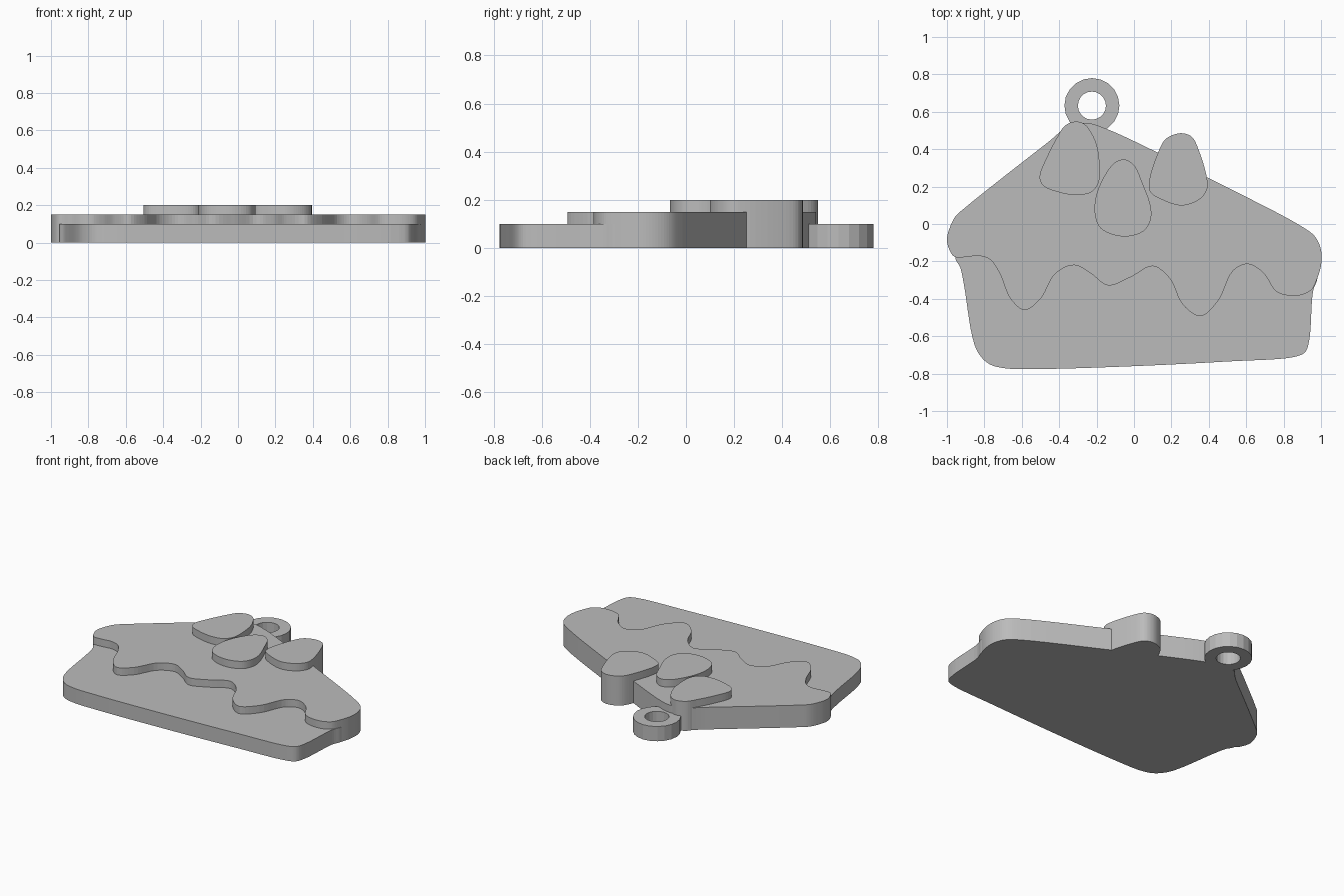
import bpy, bmesh, math
from mathutils import Vector

grey = bpy.data.materials.new("plain_grey")
grey.diffuse_color = (0.5, 0.5, 0.5, 1)


def smooth_loop(points, steps=6):
    """Closed centripetal spline through the outline points."""
    pts = [Vector(p) for p in points]
    n, out = len(pts), []
    for i in range(n):
        p0, p1, p2, p3 = (pts[(i + k - 1) % n] for k in range(4))
        t1 = (p1 - p0).length ** 0.5
        t2 = t1 + (p2 - p1).length ** 0.5
        t3 = t2 + (p3 - p2).length ** 0.5
        for s in range(steps):
            t = t1 + (t2 - t1) * s / steps
            a1 = p0.lerp(p1, t / t1)
            a2 = p1.lerp(p2, (t - t1) / (t2 - t1))
            a3 = p2.lerp(p3, (t - t2) / (t3 - t2))
            b1 = a1.lerp(a2, t / t2)
            b2 = a2.lerp(a3, (t - t1) / (t3 - t1))
            out.append(b1.lerp(b2, (t - t1) / (t2 - t1)))
    return out


def finish(name, bm):
    bmesh.ops.recalc_face_normals(bm, faces=bm.faces)
    mesh = bpy.data.meshes.new(name)
    bm.to_mesh(mesh)
    bm.free()
    mesh.materials.append(grey)
    obj = bpy.data.objects.new(name, mesh)
    bpy.context.collection.objects.link(obj)


def plate(name, outline, height):
    """Flat slab from the ground up to height."""
    bm = bmesh.new()
    loop = smooth_loop(outline)
    low = [bm.verts.new((p.x, p.y, 0)) for p in loop]
    top = [bm.verts.new((p.x, p.y, height)) for p in loop]
    bm.faces.new(low)
    bm.faces.new(top)
    for i in range(len(loop)):
        j = (i + 1) % len(loop)
        bm.faces.new((low[i], low[j], top[j], top[i]))
    bmesh.ops.triangulate(bm, faces=[f for f in bm.faces if len(f.verts) > 4])
    finish(name, bm)


# Cake slice body, its upper edge tucked inside the icing
plate("cake_body", [
    (-0.9, -0.1), (-0.955, -0.18), (-0.93, -0.23), (-0.91, -0.32), (-0.865, -0.6),
    (-0.835, -0.685), (-0.78, -0.745), (-0.7, -0.77), (-0.5, -0.775), (0, -0.76),
    (0.5, -0.735), (0.86, -0.71), (0.915, -0.685), (0.937, -0.62), (0.957, -0.36),
    (0.98, -0.28), (0.9, -0.15)], 0.10)

# Icing with a dripping front edge
plate("icing", [
    (-1.0, -0.08), (-0.985, -0.02), (-0.955, 0.04), (-0.9, 0.09), (-0.7, 0.25),
    (-0.45, 0.445), (-0.35, 0.525), (-0.25, 0.54), (-0.15, 0.51), (0.12, 0.385),
    (0.4, 0.245), (0.9, -0.015), (0.97, -0.07), (1.0, -0.14), (1.0, -0.22),
    (0.98, -0.29), (0.95, -0.35), (0.9, -0.378), (0.83, -0.383), (0.76, -0.36),
    (0.69, -0.26), (0.607, -0.214), (0.53, -0.25), (0.45, -0.41), (0.355, -0.493),
    (0.26, -0.43), (0.19, -0.29), (0.1, -0.225), (-0.02, -0.285), (-0.14, -0.328),
    (-0.23, -0.265), (-0.32, -0.22), (-0.42, -0.265), (-0.5, -0.4), (-0.585, -0.46),
    (-0.66, -0.4), (-0.72, -0.26), (-0.77, -0.19), (-0.83, -0.17), (-0.9, -0.177),
    (-0.96, -0.175), (-0.99, -0.13)], 0.15)

# Three berries
plate("berry_left", [
    (-0.31, 0.548), (-0.26, 0.53), (-0.205, 0.44), (-0.185, 0.335), (-0.19, 0.22),
    (-0.23, 0.17), (-0.31, 0.155), (-0.41, 0.172), (-0.485, 0.205), (-0.505, 0.25),
    (-0.46, 0.37), (-0.41, 0.465), (-0.37, 0.525)], 0.20)
plate("berry_middle", [
    (-0.05, 0.345), (0.0, 0.315), (0.045, 0.22), (0.09, 0.09), (0.088, 0.02),
    (0.055, -0.035), (-0.03, -0.066), (-0.12, -0.055), (-0.185, -0.015), (-0.21, 0.06),
    (-0.2, 0.16), (-0.15, 0.27), (-0.1, 0.33)], 0.20)
plate("berry_right", [
    (0.26, 0.485), (0.31, 0.465), (0.35, 0.385), (0.39, 0.245), (0.392, 0.19),
    (0.36, 0.14), (0.3, 0.107), (0.24, 0.1), (0.15, 0.13), (0.088, 0.17),
    (0.08, 0.22), (0.12, 0.36), (0.165, 0.45), (0.21, 0.477)], 0.20)

# Hanging ring behind the slice
bm = bmesh.new()
sides = 20
section = [(0.147, 0), (0.147, 0.1), (0.075, 0.1), (0.075, 0)]
rings = []
for i in range(sides):
    a = math.tau * i / sides
    rings.append([bm.verts.new((-0.225 + r * math.cos(a), 0.633 + r * math.sin(a), z))
                  for r, z in section])
for i in range(sides):
    a, b = rings[i], rings[(i + 1) % sides]
    for k in range(4):
        m = (k + 1) % 4
        bm.faces.new((a[k], b[k], b[m], a[m]))
finish("hanging_ring", bm)
